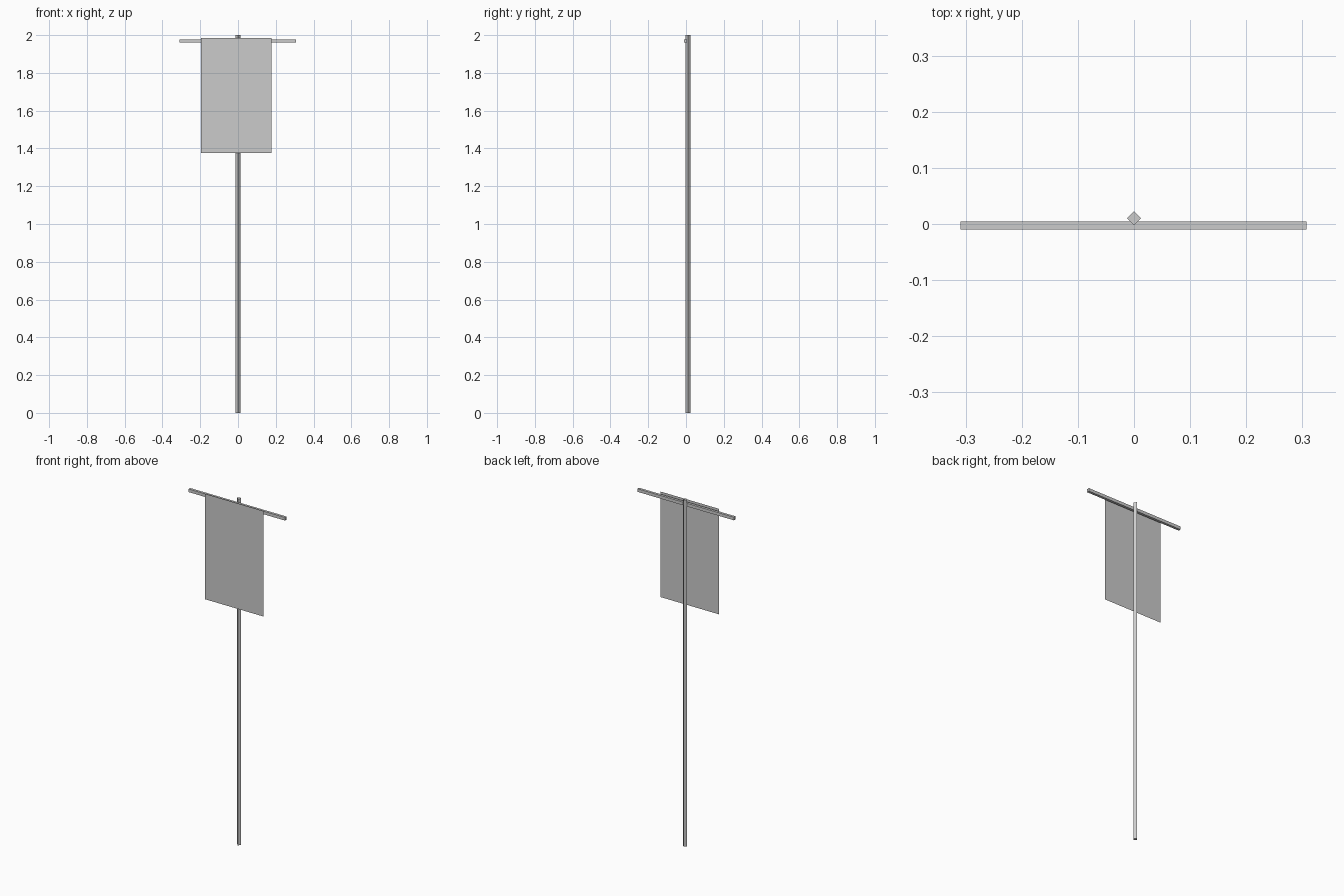
import bpy, math

if "Cube" in bpy.data.objects:
    bpy.data.objects.remove(bpy.data.objects["Cube"])


def box(name, center, size):
    bpy.ops.mesh.primitive_cube_add(size=1, location=center)
    ob = bpy.context.object
    ob.name = name
    ob.scale = size
    bpy.ops.object.transform_apply(location=False, rotation=False, scale=True)
    return ob


# Upright pole: four-sided, standing corner-on to the front
bpy.ops.mesh.primitive_cylinder_add(vertices=4, radius=0.0122, depth=2.0,
                                    location=(0, 0.0103, 1.0))
bpy.context.object.name = "pole"

# Horizontal bar fixed across the front of the pole
box("crossbar", (-0.001, -0.0027, 1.969), (0.616, 0.0145, 0.018))

# Single-sheet cloth hanging just in front of the bar
bpy.ops.mesh.primitive_plane_add(size=1, location=(-0.009, -0.0223, 1.681),
                                 rotation=(math.radians(90), 0, 0))
cloth = bpy.context.object
cloth.name = "banner_cloth"
cloth.scale = (0.373, 0.609, 1)
bpy.ops.object.transform_apply(location=False, rotation=True, scale=True)
